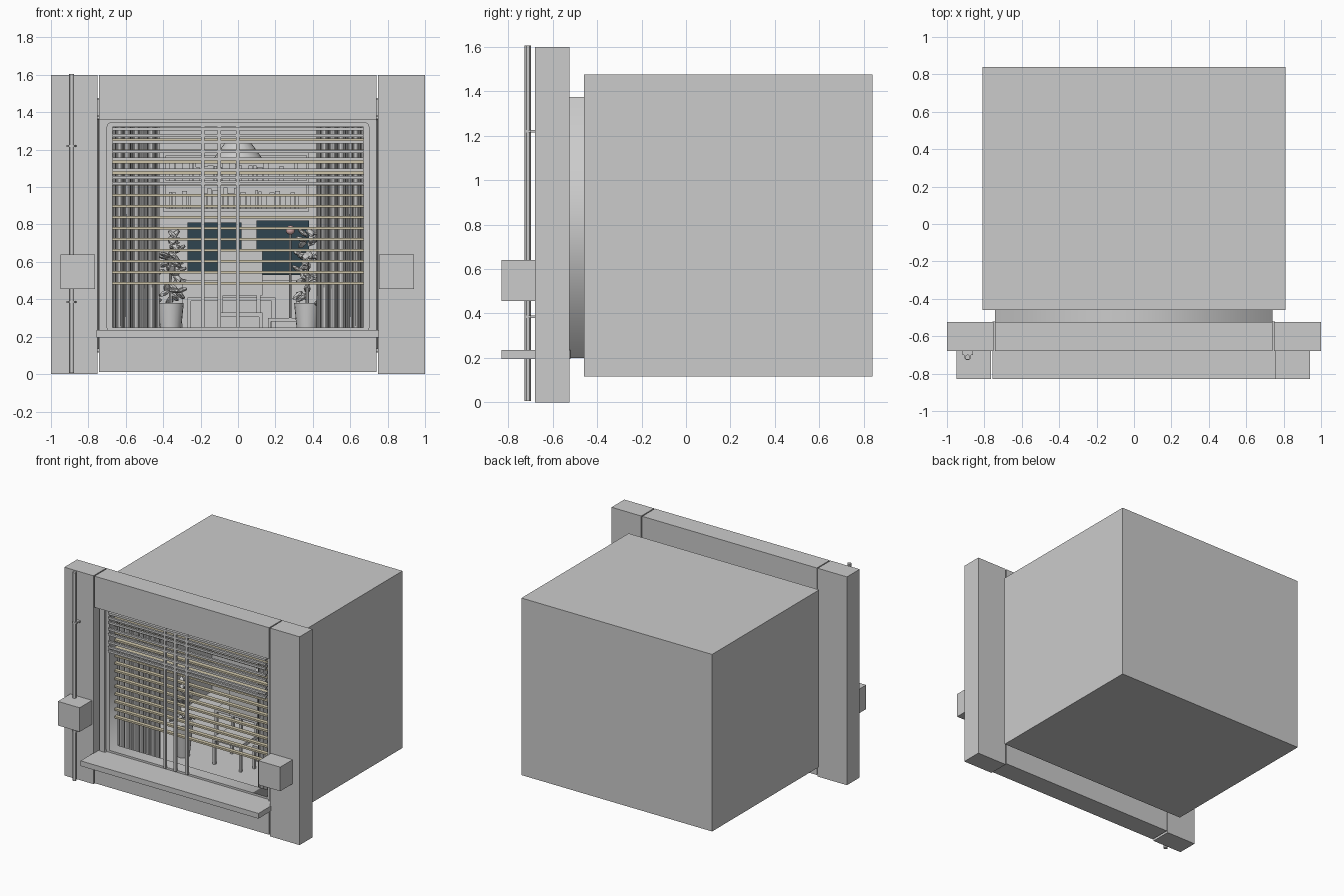
import bpy, bmesh, math, random
from mathutils import Vector, Matrix

if "Cube" in bpy.data.objects:
    bpy.data.objects.remove(bpy.data.objects["Cube"])
random.seed(4)


def mat(name, col):
    m = bpy.data.materials.new(name)
    m.diffuse_color = (*col, 1)
    m.use_nodes = True
    m.node_tree.nodes["Principled BSDF"].inputs["Base Color"].default_value = m.diffuse_color
    return m


TAN = mat("tan_slat", (0.62, 0.56, 0.40))
NAVY = mat("dark_panel", (0.03, 0.06, 0.08))
PINK = mat("pink_flower", (0.75, 0.45, 0.45))


def finish(bm, name, material=None, smooth=False):
    bmesh.ops.recalc_face_normals(bm, faces=bm.faces)
    me = bpy.data.meshes.new(name)
    bm.to_mesh(me)
    bm.free()
    ob = bpy.data.objects.new(name, me)
    bpy.context.collection.objects.link(ob)
    if material:
        me.materials.append(material)
    if smooth:
        for p in me.polygons:
            p.use_smooth = True
    return ob


def add_box(bm, x0, x1, y0, y1, z0, z1):
    m = Matrix.Translation(((x0 + x1) / 2, (y0 + y1) / 2, (z0 + z1) / 2))
    bmesh.ops.create_cube(bm, size=1, matrix=m @ Matrix.Diagonal((x1 - x0, y1 - y0, z1 - z0, 1)))


def boxes(name, items, material=None):
    bm = bmesh.new()
    for it in items:
        add_box(bm, *it)
    return finish(bm, name, material)


def cone(name, x, y, z0, z1, r0, r1, n=20):
    bm = bmesh.new()
    bmesh.ops.create_cone(bm, cap_ends=True, segments=n, radius1=r0, radius2=r1, depth=z1 - z0,
                          matrix=Matrix.Translation((x, y, (z0 + z1) / 2)))
    ob = finish(bm, name)
    bpy.context.view_layer.objects.active = ob
    ob.select_set(True)
    bpy.ops.object.shade_smooth_by_angle()
    ob.select_set(False)
    return ob


def rounded(x0, x1, z0, z1, r):
    if r == 0:
        return [(x0, z0), (x1, z0), (x1, z1), (x0, z1)]
    pts = []
    for cx, cz, a in ((x1 - r, z0 + r, -90), (x1 - r, z1 - r, 0), (x0 + r, z1 - r, 90), (x0 + r, z0 + r, 180)):
        for i in range(5):
            t = math.radians(a + i * 22.5)
            pts.append((cx + r * math.cos(t), cz + r * math.sin(t)))
    return pts


def ring(name, outer, inner, y0, y1):
    cu = bpy.data.curves.new(name, 'CURVE')
    cu.dimensions, cu.fill_mode = '2D', 'BOTH'
    cu.extrude = (y1 - y0) / 2
    for pts in (outer, inner):
        s = cu.splines.new('POLY')
        s.points.add(len(pts) - 1)
        for p, (x, z) in zip(s.points, pts):
            p.co = (x, z, 0, 1)
        s.use_cyclic_u = True
    ob = bpy.data.objects.new(name, cu)
    bpy.context.collection.objects.link(ob)
    ob.rotation_euler.x = math.pi / 2
    ob.location.y = (y0 + y1) / 2
    bpy.context.view_layer.objects.active = ob
    ob.select_set(True)
    bpy.ops.object.convert(target='MESH')
    ob.select_set(False)


# Facade
boxes("left_wall_pier", [(-1, -0.752, -0.68, -0.525, 0, 1.6)])
boxes("right_wall_pier", [(0.748, 1, -0.68, -0.525, 0, 1.6)])
boxes("wall_above", [(-0.744, 0.74, -0.68, -0.525, 1.36, 1.6)])
boxes("wall_below", [(-0.744, 0.74, -0.68, -0.525, 0.01, 0.2)])
boxes("window_sill", [(-0.757, 0.755, -0.83, -0.52, 0.195, 0.235)])
boxes("wall_blocks", [(-0.95, -0.765, -0.83, -0.68, 0.455, 0.64), (0.755, 0.94, -0.83, -0.68, 0.455, 0.64)])

# Drain pipe with clamps
cone("drain_pipe", -0.89, -0.712, 0.005, 1.605, 0.014, 0.014, 12)
for z in (0.385, 1.22):
    cone("pipe_clamp", -0.89, -0.708, z - 0.006, z + 0.006, 0.02, 0.02, 12)
    boxes("clamp_bracket", [(-0.918, -0.862, -0.7, -0.68, z - 0.006, z + 0.006)])

# Window frame and sash
ring("window_frame", rounded(-0.744, 0.74, 0.2, 1.375, 0), rounded(-0.7, 0.7, 0.225, 1.345, 0.025), -0.62, -0.46)
ring("window_sash", rounded(-0.705, 0.705, 0.22, 1.35, 0), rounded(-0.67, 0.67, 0.25, 1.32, 0), -0.6, -0.5)
boxes("window_bars", [(x - 0.009, x + 0.009, -0.625, -0.607, 0.25, 1.32) for x in (-0.188, -0.1, -0.002)])
boxes("grille_bars", [(-0.67, 0.67, -0.622, -0.606, z - 0.008, z + 0.008)
                      for z in (1.31, 1.275, 1.24, 1.19, 1.15, 1.09, 1.05, 1.02)])

# Blind slats
boxes("blind_slats", [(-0.67, 0.67, -0.545, -0.515, 0.485 + 0.059 * i - 0.007, 0.485 + 0.059 * i + 0.007)
                      for i in range(15)], TAN)

# Room shell, open towards the window
X, Y0, Y1, Z0, Z1, T = 0.81, -0.46, 0.84, 0.115, 1.475, 0.008
boxes("room_shell", [(-X, -X + T, Y0, Y1, Z0, Z1), (X - T, X, Y0, Y1, Z0, Z1), (-X, X, Y1 - T, Y1, Z0, Z1),
                     (-X, X, Y0, Y1, Z0, Z0 + T), (-X, X, Y0, Y1, Z1 - T, Z1)])
F = Z0 + T

# Pleated curtains
for side, label in ((-1, "left"), (1, "right")):
    bm = bmesh.new()
    prev = None
    for i in range(121):
        u = i / 120
        x = side * (0.42 + 0.34 * u + 0.006 * math.sin(u * 50))
        y = -0.36 + 0.03 * math.sin(u * 2 * math.pi * 14) + 0.008 * math.sin(u * 31)
        row = [bm.verts.new((x, y, z)) for z in (F + 0.01, 1.36)]
        if prev:
            bm.faces.new((prev[0], row[0], row[1], prev[1]))
        prev = row
    finish(bm, label + "_curtain", smooth=True)
rod = cone("curtain_rod", 0, 0, -0.78, 0.78, 0.012, 0.012, 12)
rod.matrix_world = Matrix.Translation((0, -0.36, 1.37)) @ Matrix.Rotation(math.pi / 2, 4, 'Y')

# Back wall pictures
boxes("dark_pictures", [(-0.27, 0.02, 0.80, 0.825, 0.54, 0.81), (0.1, 0.38, 0.80, 0.825, 0.53, 0.82)], NAVY)

# Wall shelves with books
shelf = [(-0.4, 0.38, 0.62, 0.83, z, z + 0.015) for z in (0.87, 1.02, 1.17)]
shelf += [(x, x + 0.015, 0.62, 0.83, 0.87, 1.185) for x in (-0.4, -0.01, 0.365)]
boxes("wall_shelves", shelf)
books = []
for z in (0.885, 1.035):
    x = -0.37
    while x < 0.33:
        w = random.uniform(0.015, 0.035)
        if random.random() < 0.75:
            books.append((x, x + w * 0.9, 0.66, 0.81, z, z + random.uniform(0.07, 0.115)))
        x += w
boxes("books", books)


# Table and chairs
def legged(name, x0, x1, y0, y1, z, t, w):
    items = [(x0, x1, y0, y1, z - t, z)]
    for x in (x0, x1 - w):
        for y in (y0, y1 - w):
            items.append((x, x + w, y, y + w, F, z - t))
    return items


boxes("table", legged("t", -0.27, 0.2, 0.1, 0.42, 0.41, 0.02, 0.02))
chair = legged("c", -0.11, 0.13, -0.15, 0.08, 0.33, 0.025, 0.018)
chair += [(-0.11, 0.13, 0.05, 0.08, 0.42, 0.66), (-0.1, -0.08, 0.055, 0.075, 0.33, 0.42), (0.1, 0.12, 0.055, 0.075, 0.33, 0.42)]
boxes("chair", chair)
boxes("side_chair", legged("s", 0.16, 0.33, -0.05, 0.12, 0.3, 0.02, 0.016) + [(0.31, 0.33, -0.05, 0.12, 0.3, 0.44)])
boxes("back_cabinet", [(-0.3, 0.36, 0.6, 0.82, F, 0.5)])

# Hanging lamp
cone("lamp_shade", 0.0, 0.25, 1.14, 1.25, 0.14, 0.06, 24)
cone("lamp_cord", 0.0, 0.25, 1.25, Z1 - T, 0.006, 0.006, 8)

# Potted plants
for x, y, label in ((-0.36, -0.15, "left"), (0.37, -0.1, "right")):
    cone(label + "_plant_pot", x, y, F, 0.38, 0.045, 0.07)
    cone(label + "_plant_stem", x, y, 0.38, 0.66, 0.01, 0.006, 8)
    bm = bmesh.new()
    for i in range(36):
        a, z = random.uniform(0, 6.28), random.uniform(0.38, 0.76)
        d = random.uniform(0.02, 0.09) * (1 - 0.5 * (z - 0.38) / 0.38)
        m = Matrix.Translation((x + d * math.cos(a), y + d * math.sin(a), z)) @ Matrix.Rotation(a, 4, 'Z') \
            @ Matrix.Rotation(random.uniform(-0.8, 0.8), 4, 'Y') @ Matrix.Diagonal((0.04, 0.022, 0.014, 1))
        bmesh.ops.create_icosphere(bm, subdivisions=1, radius=1, matrix=m)
    finish(bm, label + "_plant_leaves")
bm = bmesh.new()
bmesh.ops.create_icosphere(bm, subdivisions=2, radius=0.025, matrix=Matrix.Translation((0.28, -0.1, 0.77)))
finish(bm, "flower", PINK, True)
cone("flower_stem", 0.28, -0.1, 0.3, 0.75, 0.006, 0.006, 8)
